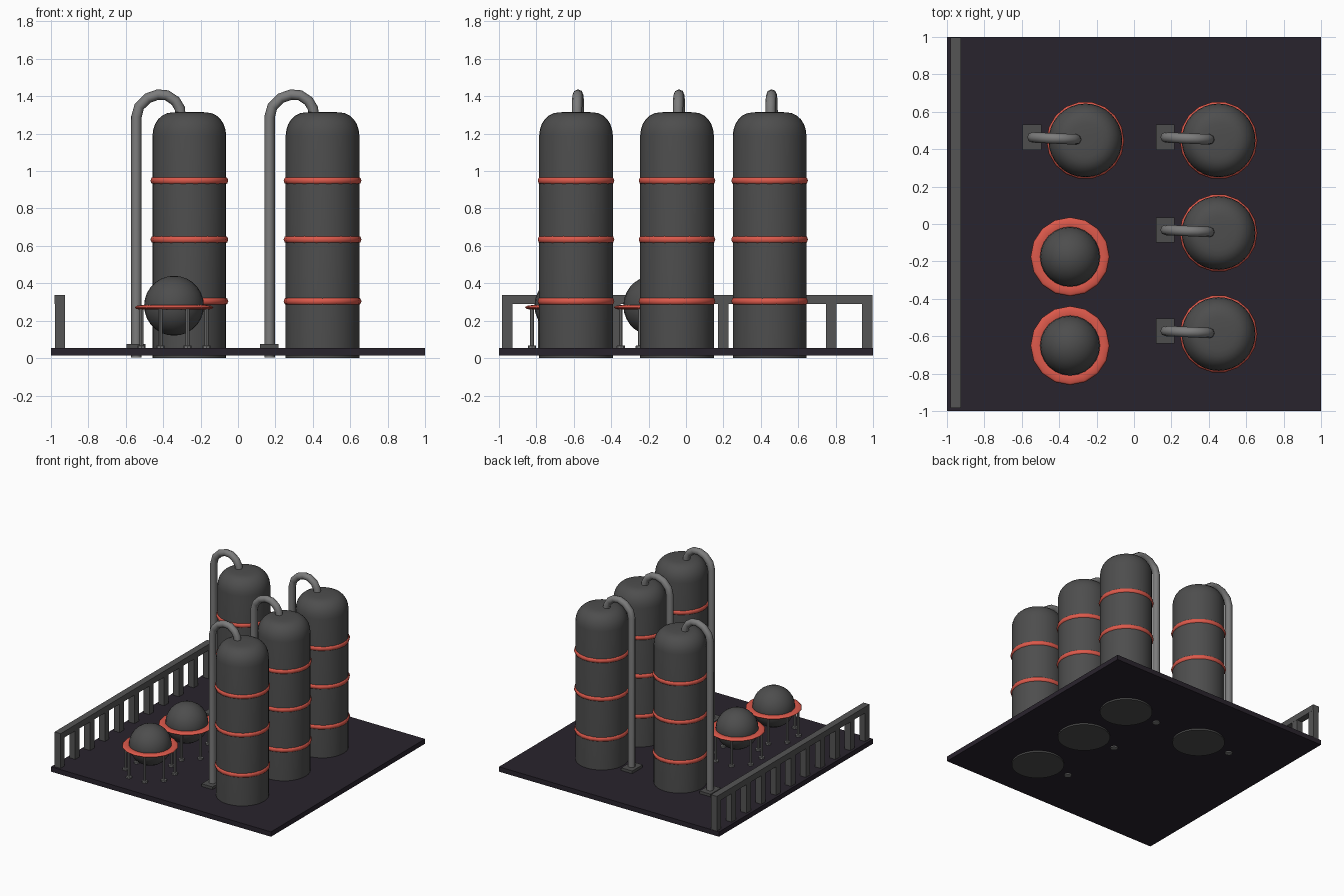
import bpy, bmesh, math

if "Cube" in bpy.data.objects:
    bpy.data.objects.remove(bpy.data.objects["Cube"])


def material(name, r, g, b):
    m = bpy.data.materials.new(name)
    m.diffuse_color = (r, g, b, 1)
    m.use_nodes = True
    m.node_tree.nodes["Principled BSDF"].inputs["Base Color"].default_value = m.diffuse_color
    return m


BASE = material("dark_base", 0.022, 0.017, 0.026)
TANK = material("tank_grey", 0.075, 0.075, 0.075)
PIPE = material("pipe_grey", 0.2, 0.2, 0.2)
FENCE = material("fence_grey", 0.09, 0.09, 0.09)
RED = material("red_band", 0.72, 0.1, 0.07)


def finish(ob, name, mat, smooth=None):
    ob.name = name
    ob.data.materials.append(mat)
    if smooth:
        for o in bpy.context.selected_objects:
            o.select_set(False)
        ob.select_set(True)
        bpy.context.view_layer.objects.active = ob
        bpy.ops.object.shade_smooth_by_angle(angle=math.radians(smooth))
    return ob


def box(name, x0, x1, y0, y1, z0, z1, mat):
    bpy.ops.mesh.primitive_cube_add(size=1, location=((x0 + x1) / 2, (y0 + y1) / 2, (z0 + z1) / 2))
    ob = bpy.context.object
    ob.scale = (x1 - x0, y1 - y0, z1 - z0)
    return finish(ob, name, mat)


def lathe(name, profile, x, y, sides, mat):
    """Closed solid of revolution from (radius, z) points, bottom to top."""
    bm = bmesh.new()
    rings = [[bm.verts.new((r * math.cos(2 * math.pi * i / sides), r * math.sin(2 * math.pi * i / sides), z))
              for i in range(sides)] for r, z in profile]
    for a, b in zip(rings, rings[1:]):
        for i in range(sides):
            j = (i + 1) % sides
            bm.faces.new((a[i], a[j], b[j], b[i]))
    bm.faces.new(rings[0][::-1])
    bm.faces.new(rings[-1])
    me = bpy.data.meshes.new(name)
    bm.to_mesh(me)
    bm.free()
    ob = bpy.data.objects.new(name, me)
    bpy.context.collection.objects.link(ob)
    ob.location = (x, y, 0)
    return finish(ob, name, mat, 40)


def torus(name, x, y, z, major, minor, sides, squash, mat):
    bpy.ops.mesh.primitive_torus_add(location=(x, y, z), major_radius=major, minor_radius=minor,
                                     major_segments=sides, minor_segments=8)
    ob = bpy.context.object
    ob.scale.z = squash
    return finish(ob, name, mat, 50)


def pipe(name, points, radius, mat):
    cu = bpy.data.curves.new(name, 'CURVE')
    cu.dimensions = '3D'
    cu.bevel_depth = radius
    cu.bevel_resolution = 2
    cu.use_fill_caps = True
    sp = cu.splines.new('POLY')
    sp.points.add(len(points) - 1)
    for p, co in zip(sp.points, points):
        p.co = (*co, 1)
    ob = bpy.data.objects.new(name, cu)
    bpy.context.collection.objects.link(ob)
    cu.materials.append(mat)
    return ob


# Ground slab
box("base_slab", -1, 1, -1, 1, 0.013, 0.053, BASE)

# Tall column tanks with domed shoulder, bands and overhead pipe
tank_profile = [(0.197, 0.0), (0.197, 1.19), (0.193, 1.222), (0.183, 1.252), (0.166, 1.278),
                (0.145, 1.297), (0.12, 1.309), (0.09, 1.314), (0.04, 1.316)]
pipe_path = [(-0.283, 0.004), (-0.283, 1.29), (-0.268, 1.345), (-0.222, 1.39), (-0.168, 1.409),
             (-0.12, 1.405), (-0.075, 1.375), (-0.051, 1.335), (-0.046, 1.28)]
for n, (x, y) in enumerate([(-0.26, 0.447), (0.452, 0.447), (0.452, -0.048), (0.452, -0.588)], 1):
    lathe(f"column_tank_{n}", tank_profile, x, y, 32, TANK)
    for k, z in enumerate((0.304, 0.634, 0.949), 1):
        torus(f"column_band_{n}_{k}", x, y, z, 0.19, 0.018, 18, 1.15, RED)
    pts = [(x + px, y + 0.016 - 0.011 * (px + 0.283) / 0.237, z) for px, z in pipe_path]
    pipe(f"column_pipe_{n}", pts, 0.028, PIPE)
    cx, cy = x - 0.285, y + 0.016
    box(f"pipe_foot_{n}", cx - 0.05, cx + 0.05, cy - 0.068, cy + 0.068, 0.045, 0.075, TANK)

# Spherical tanks on eight legs with a red collar
for n, (x, y) in enumerate([(-0.342, -0.175), (-0.342, -0.65)], 1):
    bpy.ops.mesh.primitive_uv_sphere_add(segments=24, ring_count=14, radius=0.16, location=(x, y, 0.28))
    finish(bpy.context.object, f"sphere_tank_{n}", TANK, 60)
    torus(f"sphere_collar_{n}", x, y, 0.271, 0.178, 0.033, 16, 0.36, RED)
    for k in range(8):
        a = math.radians(22.5 + 45 * k)
        lathe(f"sphere_leg_{n}_{k + 1}", [(0.022, 0.045), (0.022, 0.066), (0.01, 0.067), (0.01, 0.27)],
              x + 0.188 * math.cos(a), y + 0.188 * math.sin(a), 8, PIPE)

# Fence along the left edge: rail and eleven posts
box("fence_rail", -0.98, -0.925, -0.983, 0.998, 0.288, 0.338, FENCE)
for k in range(11):
    y = -0.955 + 0.1925 * k
    box(f"fence_post_{k + 1}", -0.979, -0.926, y - 0.028, y + 0.028, 0.045, 0.3, FENCE)
